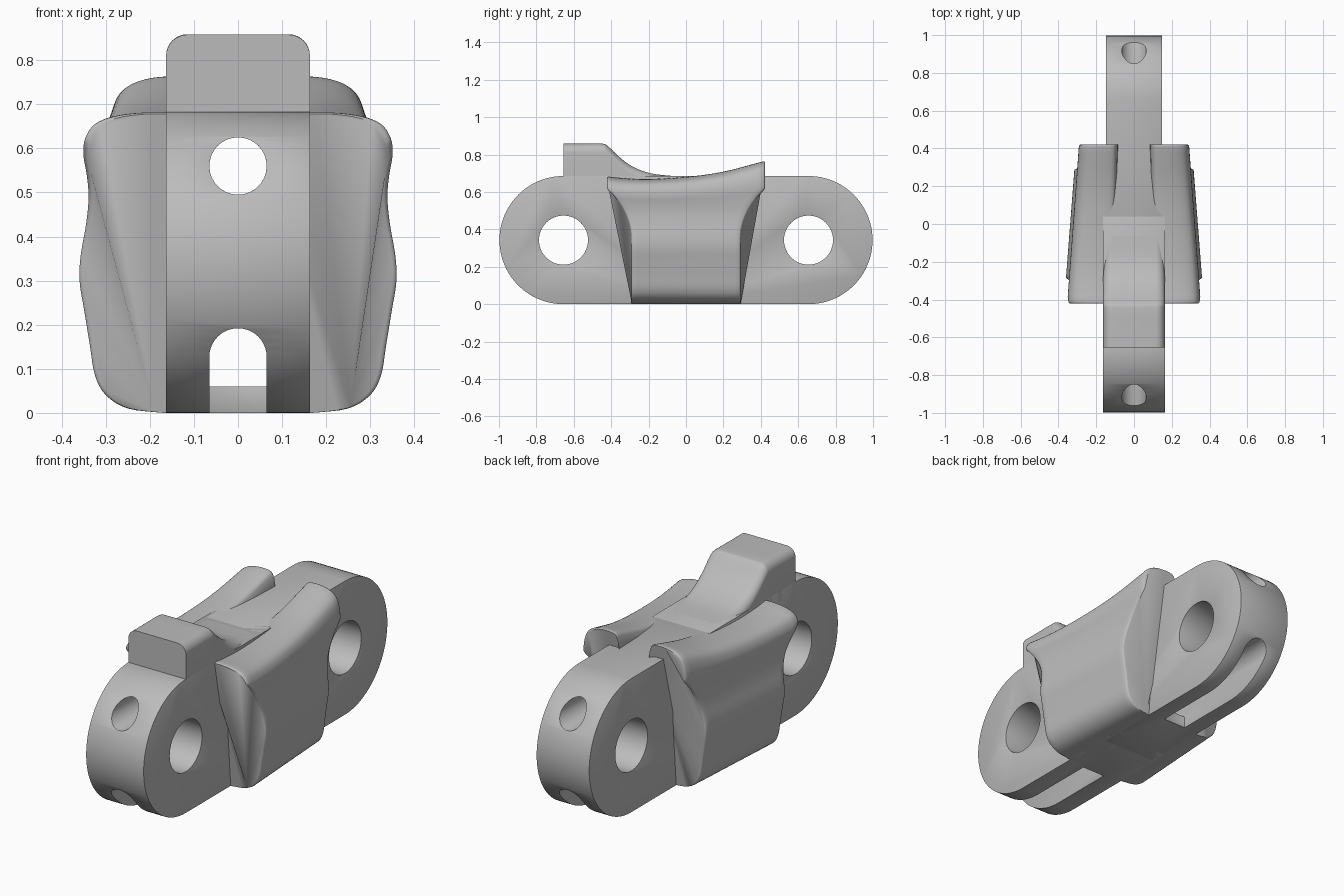
import bpy, bmesh, math
from mathutils import Vector

cube = bpy.data.objects.get("Cube")
if cube:
    bpy.data.objects.remove(cube, do_unlink=True)

grey = bpy.data.materials.new("plain_grey")
grey.use_nodes = True
grey.diffuse_color = (0.5, 0.5, 0.5, 1)
grey.node_tree.nodes["Principled BSDF"].inputs["Base Color"].default_value = (0.5, 0.5, 0.5, 1)


def loft(name, rings):
    """Closed solid through equal-length rings of points, capped at both ends."""
    bm = bmesh.new()
    loops = [[bm.verts.new(p) for p in ring] for ring in rings]
    for a, b in zip(loops, loops[1:]):
        for i in range(len(a)):
            j = (i + 1) % len(a)
            bm.faces.new((a[i], a[j], b[j], b[i]))
    bm.faces.new(loops[0])
    bm.faces.new(loops[-1])
    bmesh.ops.recalc_face_normals(bm, faces=bm.faces)
    mesh = bpy.data.meshes.new(name)
    bm.to_mesh(mesh)
    bm.free()
    obj = bpy.data.objects.new(name, mesh)
    bpy.context.collection.objects.link(obj)
    mesh.materials.append(grey)
    return obj


def along_x(name, profile, half):
    return loft(name, [[(x, y, z) for y, z in profile] for x in (-half, half)])


def along_y(name, profile, y0, y1):
    return loft(name, [[(x, y, z) for x, z in profile] for y in (y0, y1)])


def arc(cx, cz, r, start, end, n):
    angles = [math.radians(start + (end - start) * i / n) for i in range(n + 1)]
    return [(cx + r * math.cos(a), cz + r * math.sin(a)) for a in angles]


def curve(points, steps):
    """Catmull-Rom curve through the points."""
    pts = [Vector(p) for p in points]
    pts = [2 * pts[0] - pts[1]] + pts + [2 * pts[-1] - pts[-2]]
    out = []
    for a, b, c, d in zip(pts, pts[1:], pts[2:], pts[3:]):
        for k in range(steps):
            t = k / steps
            out.append(0.5 * (2 * b + (c - a) * t + (2 * a - 5 * b + 4 * c - d) * t ** 2
                              + (3 * b - a - 3 * c + d) * t ** 3))
    return out + [pts[-2]]


def height_at(points, y):
    for a, b in zip(points, points[1:]):
        if y <= b[0]:
            return a[1] + (b[1] - a[1]) * max(0, y - a[0]) / (b[0] - a[0])
    return points[-1][1]


def smooth(obj, angle=35):
    bpy.ops.object.select_all(action='DESELECT')
    obj.select_set(True)
    bpy.context.view_layer.objects.active = obj
    bpy.ops.object.shade_smooth_by_angle(angle=math.radians(angle))


# Link halves: rounded ends with pin hole, upper bore, lower arched tunnel and slot
R, PIN = 0.3425, 0.655
for name, s, half in (("front_link", -1, 0.163), ("rear_link", 1, 0.149)):
    outline = [(-0.04 * s, 0)] + [(s * y, z) for y, z in arc(PIN, R, R, -90, 90, 48)] + [(-0.04 * s, 2 * R)]
    link = along_x(name, outline, half)
    slot_y = sorted((s * 0.31, s * 1.2))
    cutters = [
        along_x("pin_cutter", arc(s * PIN, R, 0.131, 0, 360, 48)[:-1], 0.5),
        along_y("bore_cutter", arc(0, 0.56, 0.065, 0, 360, 32)[:-1], -1.2, 1.2),
        along_y("tunnel_cutter", [(-0.065, 0.06), (0.065, 0.06)] + arc(0, 0.127, 0.065, 0, 180, 20), -1.2, 1.2),
        along_y("slot_cutter", [(-0.065, -0.1), (0.065, -0.1)] + arc(0, 0.127, 0.065, 0, 180, 20), *slot_y),
    ]
    for cutter in cutters:
        cutter.hide_render = True
        mod = link.modifiers.new(cutter.name, 'BOOLEAN')
        mod.operation, mod.solver, mod.object = 'DIFFERENCE', 'EXACT', cutter
    bevel = link.modifiers.new("edge", 'BEVEL')
    bevel.width, bevel.segments = 0.006, 2
    bevel.limit_method, bevel.angle_limit = 'ANGLE', math.radians(50)
    graph = bpy.context.evaluated_depsgraph_get()
    finished = bpy.data.meshes.new_from_object(link.evaluated_get(graph))
    link.modifiers.clear()
    link.data = finished
    for cutter in cutters:
        bpy.data.objects.remove(cutter, do_unlink=True)
    smooth(link)

# Raised stop with a concave ramp behind it and rounded upper corners
ramp = [(-0.655, 0.858), (-0.56, 0.858), (-0.45, 0.858), (-0.42, 0.847), (-0.36, 0.79),
        (-0.29, 0.738), (-0.2, 0.702), (-0.1, 0.688), (0.02, 0.68)]
rings = []
for y, top in curve(ramp, 5):
    corner = 0.048
    section = [(-0.163, 0.632), (0.163, 0.632)]
    section += arc(0.163 - corner, top - corner, corner, 0, 90, 8)
    section += arc(corner - 0.163, top - corner, corner, 90, 180, 8)
    rings.append([(x, y, z) for x, z in section])
smooth(loft("raised_stop", rings), 40)

# Flared side wings: one curved section swept lengthwise, tapering and rising to the rear
TOP = [tuple(p) for p in curve([(-0.43, 0.684), (-0.34, 0.674), (-0.2, 0.669), (0, 0.68),
                                (0.2, 0.708), (0.43, 0.767)], 6)]
outer = [(0.17, 0), (0.25, 0.01), (0.3, 0.04), (0.325, 0.085), (0.336, 0.15), (0.349, 0.23),
         (0.36, 0.3), (0.357, 0.36), (0.344, 0.43), (0.337, 0.49), (0.339, 0.54), (0.344, 0.585),
         (0.338, 0.625), (0.315, 0.659), (0.265, 0.678), (0.19, 0.685), (0.125, 0.68), (0.104, 0.655)]
section = [(0.1, 0.0)] + [tuple(p) for p in curve(outer, 4)] + [(0.1, 0.63), (0.1, 0.5)]


def half_depth(z):
    u = min(1, max(0, (z - 0.35) / 0.27))
    return 0.292 + 0.13 * u * u


def wing_ring(side, t, inset):
    top = height_at(TOP, t * 0.425)
    ring = []
    for x, z in section:
        if z > 0.5:
            z = 0.5 + (z - 0.5) * (top - 0.5) / 0.185
        y = t * half_depth(z)
        x *= 1 - 0.215 * (y + 0.29)
        x -= inset * min(1, max(0, (x - 0.16) / 0.1))
        if z > 0.6:
            z -= inset * 0.5
        ring.append((side * x, y, z))
    return ring


for name, side in (("left_wing", 1), ("right_wing", -1)):
    steps = [(-1, 0.01), (-0.99, 0.003), (-0.97, 0)]
    steps += [(-0.97 + 1.94 * i / 24, 0) for i in range(1, 24)]
    steps += [(0.97, 0), (0.99, 0.003), (1, 0.01)]
    smooth(loft(name, [wing_ring(side, t, inset) for t, inset in steps]), 50)
